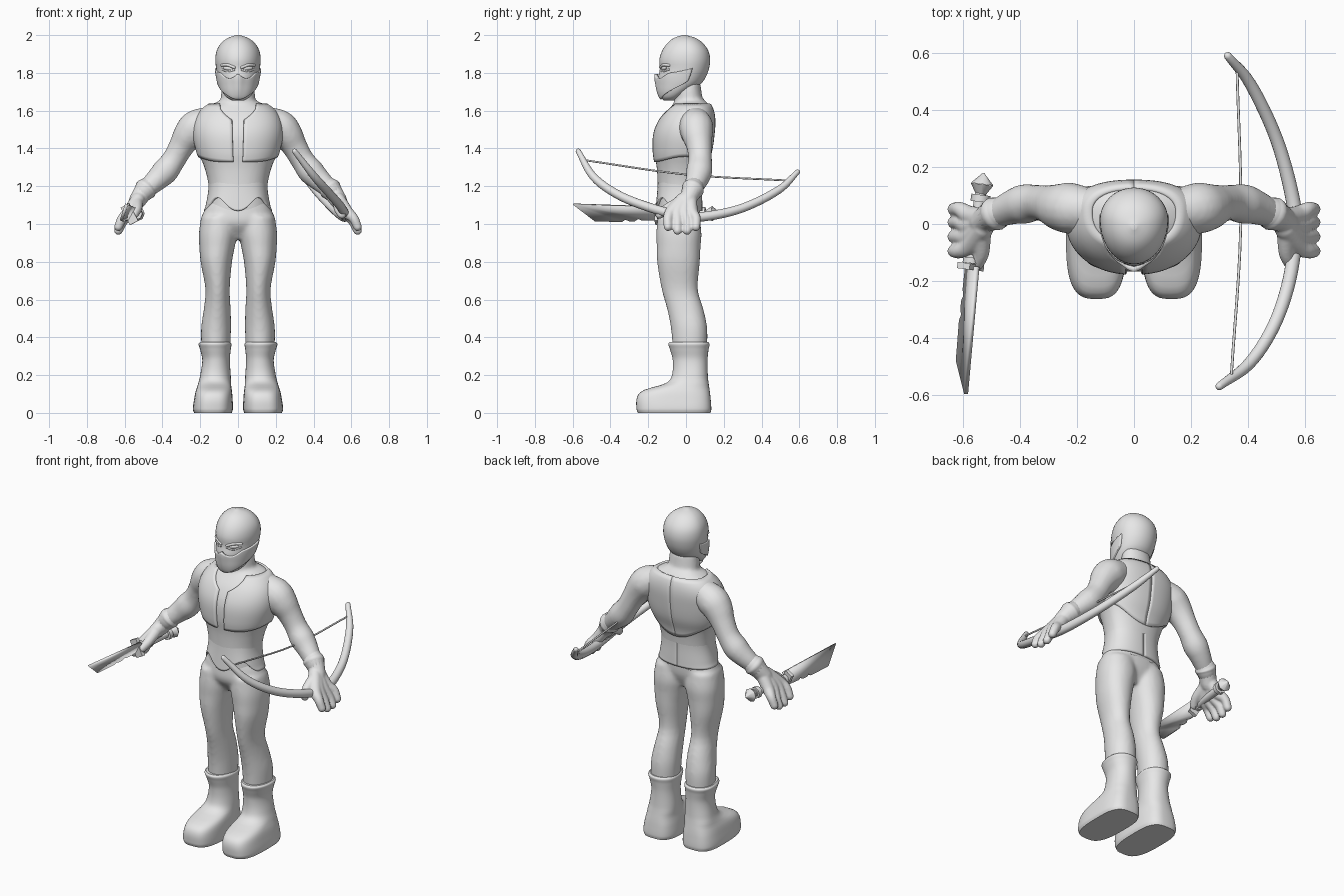
import bpy, bmesh
from math import sin, cos, pi, exp, copysign
from mathutils import Vector, Matrix

if "Cube" in bpy.data.objects:
    bpy.data.objects.remove(bpy.data.objects["Cube"])

grey = bpy.data.materials.new("plain_grey")
grey.use_nodes = True
GREY = (0.8, 0.8, 0.8, 1)
grey.diffuse_color = GREY
grey.node_tree.nodes["Principled BSDF"].inputs["Base Color"].default_value = GREY


def sample(rows, t):
    """Smooth interpolation of rows keyed by their first column."""
    last = len(rows) - 1
    i = max(k for k in range(last) if k == 0 or rows[k][0] <= t)
    a, b, p, q = rows[i], rows[i + 1], rows[max(i - 1, 0)], rows[min(i + 2, last)]
    h = b[0] - a[0]
    s = min(max((t - a[0]) / h, 0), 1)
    out = []
    for c in range(1, len(a)):
        m = (b[c] - p[c]) / (b[0] - p[0]) * h
        n = (q[c] - a[c]) / (q[0] - a[0]) * h
        d = b[c] - a[c]
        out.append(a[c] + s * (m + s * (3 * d - 2 * m - n + s * (m + n - 2 * d))))
    return out


def surf(rows, phi, z):
    """Point on a sectioned body; phi is measured from the front."""
    xc, rx, front, back, e = sample(rows, z)
    mid = front + 0.58 * (back - front)
    s, c = sin(phi), cos(phi)
    depth = mid - front if c > 0 else back - mid
    return Vector((xc + rx * copysign(abs(s) ** e, s), mid - depth * copysign(abs(c) ** e, c), z))


def raised(rows, phi, z, off):
    d = 0.01
    u = surf(rows, phi + d, z) - surf(rows, phi - d, z)
    v = surf(rows, phi, z + d) - surf(rows, phi, z - d)
    return surf(rows, phi, z) + u.cross(v).normalized() * off


def skin(bm, rings):
    """Bridge rings of points and cap both ends."""
    vs = [[bm.verts.new(p) for p in r] for r in rings]
    n = len(vs[0])
    for a, b in zip(vs, vs[1:]):
        for i in range(n):
            bm.faces.new((a[i], a[(i + 1) % n], b[(i + 1) % n], b[i]))
    bm.faces.new(vs[0])
    bm.faces.new(vs[-1])


def loft(bm, rows, side=1, rings=32, n=40):
    lo, hi = rows[0][0], rows[-1][0]
    flip = Vector((side, 1, 1))
    zs = [lo + (hi - lo) * (1 - cos(pi * k / rings)) / 2 for k in range(rings + 1)]
    skin(bm, [[surf(rows, 2 * pi * i / n, z) * flip for i in range(n)] for z in zs])


def tube(bm, pts, side=1, steps=6, n=16):
    """Round-ended tube through (x, y, z, radius) points."""
    rows = [(i, *p) for i, p in enumerate(pts)]
    path = [sample(rows, k / steps) for k in range(steps * (len(pts) - 1) + 1)]
    path = [(Vector(p[:3]), p[3]) for p in path]
    start = (path[0][0] - path[1][0]).normalized()
    end = (path[-1][0] - path[-2][0]).normalized()

    def dome(tip, d):
        return [(tip[0] + d * tip[1] * sin(a), tip[1] * cos(a)) for a in (0.5, 1, 1.4)]

    path = dome(path[0], start)[::-1] + path + dome(path[-1], end)
    rings, ref = [], None
    for k, (p, r) in enumerate(path):
        t = (path[min(k + 1, len(path) - 1)][0] - path[max(k - 1, 0)][0]).normalized()
        ref = t.orthogonal() if ref is None else ref - t * ref.dot(t)
        ref.normalize()
        w = t.cross(ref)
        ring = [p + (ref * cos(2 * pi * i / n) + w * sin(2 * pi * i / n)) * r for i in range(n)]
        rings.append([q * Vector((side, 1, 1)) for q in ring])
    skin(bm, rings)


def panel(bm, rows, a, b, low, high, off, n=40, m=16):
    """Raised sheet lying on a sectioned body."""
    g = []
    for i in range(n + 1):
        f = a + (b - a) * i / n
        g.append([bm.verts.new(raised(rows, f, low(f) + (high(f) - low(f)) * j / m, off(f, j / m)))
                  for j in range(m + 1)])
    for i in range(n):
        for j in range(m):
            bm.faces.new((g[i][j], g[i + 1][j], g[i + 1][j + 1], g[i][j + 1]))


def part(name, bm, voxel=0, smooth=0, mirror=False, solid=0, offset=-1):
    if not solid:
        bmesh.ops.recalc_face_normals(bm, faces=bm.faces)
    me = bpy.data.meshes.new(name)
    bm.to_mesh(me)
    bm.free()
    me.materials.append(grey)
    ob = bpy.data.objects.new(name, me)
    bpy.context.collection.objects.link(ob)
    bpy.ops.object.select_all(action='DESELECT')
    ob.select_set(True)
    bpy.context.view_layer.objects.active = ob
    bpy.ops.object.shade_smooth_by_angle(angle=0.8)
    if solid:
        mod = ob.modifiers.new("Thickness", 'SOLIDIFY')
        mod.thickness, mod.offset = solid, offset
    if mirror:
        ob.modifiers.new("Mirror", 'MIRROR').use_mirror_merge = False
    if voxel:
        mod = ob.modifiers.new("Blend", 'REMESH')
        mod.mode, mod.voxel_size, mod.use_smooth_shade = 'VOXEL', voxel, True
        mod = ob.modifiers.new("Soften", 'SMOOTH')
        mod.factor, mod.iterations = 0.5, smooth
    return ob


# Section rows: height, centre x, half width, front y, back y, roundness
TORSO = [(1.05, 0, .175, -.15, .075, .9), (1.1, 0, .162, -.15, .078, .9), (1.2, 0, .156, -.15, .085, .9),
         (1.3, 0, .178, -.155, .1, .9), (1.38, 0, .21, -.167, .127, .9), (1.48, 0, .23, -.163, .142, .9),
         (1.56, 0, .215, -.128, .145, .85), (1.62, 0, .165, -.08, .13, .85), (1.655, 0, .09, -.05, .1, .9)]
NECK = [(1.56, 0, .1, -.08, .11, 1), (1.64, 0, .093, -.065, .092, 1), (1.75, 0, .085, -.06, .075, 1)]
HEAD = [(1.655, 0, .035, -.12, -.06, 1), (1.67, 0, .06, -.133, -.03, 1), (1.7, 0, .083, -.142, .02, 1),
        (1.74, 0, .1, -.146, .078, 1), (1.78, 0, .109, -.147, .106, 1), (1.82, 0, .115, -.138, .121, 1),
        (1.87, 0, .12, -.141, .128, 1), (1.92, 0, .112, -.125, .117, 1), (1.96, 0, .087, -.096, .087, 1),
        (1.985, 0, .053, -.063, .05, 1), (2, 0, .01, -.02, 0, 1)]
PELVIS = [(.92, 0, .11, -.09, .03, .9), (1, 0, .193, -.148, .065, .9), (1.07, 0, .18, -.15, .072, .9),
          (1.13, 0, .155, -.14, .07, .9)]
LEG = [(.33, .118, .076, -.07, .112, 1), (.45, .116, .079, -.08, .112, 1), (.55, .11, .071, -.1, .092, 1),
       (.65, .108, .064, -.128, .063, 1), (.8, .115, .083, -.153, .073, .95), (.88, .111, .094, -.155, .077, .95),
       (.95, .105, .102, -.157, .082, .95), (1.04, .098, .097, -.15, .07, .95)]
BOOT = [(0, .133, .1, -.255, .13, .65), (.02, .133, .106, -.262, .134, .65), (.08, .13, .101, -.26, .13, .65),
        (.115, .128, .096, -.235, .126, .7), (.135, .126, .091, -.18, .123, .75), (.155, .124, .087, -.11, .12, .8),
        (.19, .12, .082, -.077, .116, .9), (.28, .116, .073, -.07, .114, .95), (.34, .12, .082, -.086, .12, .95),
        (.365, .122, .087, -.094, .125, .95), (.375, .122, .079, -.086, .117, .95)]
ARM = [(.15, .05, 1.55, .075), (.22, .055, 1.515, .09), (.262, .06, 1.47, .083), (.3, .07, 1.41, .068),
       (.34, .075, 1.34, .063), (.385, .07, 1.28, .07), (.43, .058, 1.235, .061), (.495, .03, 1.175, .047)]

# Torso, neck and arms blended together
bm = bmesh.new()
loft(bm, TORSO)
loft(bm, NECK)
for s in (1, -1):
    tube(bm, ARM, s)
part("upper_body", bm, .011, 5)

# Trousers
bm = bmesh.new()
loft(bm, PELVIS)
for s in (1, -1):
    loft(bm, LEG, s)
part("trousers", bm, .011, 5)

# Shirt hem with a pointed front
bm = bmesh.new()
panel(bm, TORSO, -pi, pi,
      lambda f: 1.07 + (.07 * sin(abs(f) / 1.4 * pi) ** 2 if abs(f) < 1.4 else 0),
      lambda f: 1.23, lambda f, t: .013 * (1 - t) - .002, n=72)
part("shirt_hem", bm, solid=.02)

# Chest and back armour, split down the front
bm = bmesh.new()
panel(bm, TORSO, .1, pi,
      lambda f: 1.33 + .03 * sin(min(f, pi / 2)) ** 4 - (.1 * cos(f) ** 2 if f > pi / 2 else 0),
      lambda f: 1.53 + .1 * min(1, f / .6), lambda f, t: .01)
part("chest_armour", bm, mirror=True, solid=.02)

# Head and face mask
bm = bmesh.new()
loft(bm, HEAD)
part("head", bm)
bm = bmesh.new()
panel(bm, HEAD, -1.75, 1.75,
      lambda f: 1.662 + .1 * (abs(f) / 1.75) ** 2,
      lambda f: 1.79 - .022 * sin(min(abs(f) / .9, 1) * pi) + .035 * (abs(f) / 1.75) ** 2,
      lambda f, t: .008 + .014 * t * exp(-(f / .22) ** 2))
part("face_mask", bm, mirror=False, solid=.018)

# Eyes with brow and lower lid
bm = bmesh.new()
spot = raised(HEAD, .5, 1.824, -.003)
turn = Matrix.Rotation(.45, 4, 'Z') @ Matrix.Rotation(-.12, 4, 'Y') @ Matrix.Diagonal((.028, .009, .011, 1))
bmesh.ops.create_uvsphere(bm, u_segments=20, v_segments=12, radius=1, matrix=Matrix.Translation(spot) @ turn)
for heights, r in (((1.829, 1.842, 1.84), .008), ((1.815, 1.808, 1.818), .005)):
    tube(bm, [(*raised(HEAD, f, z, -.001), r) for f, z in zip((.18, .5, .82), heights)], n=10)
part("eyes", bm, mirror=True)

# Boots
bm = bmesh.new()
loft(bm, BOOT, rings=44, n=48)
part("boots", bm, mirror=True)

# Gloves: cuff, four fingers, thumb
bm = bmesh.new()
tube(bm, [(.49, .034, 1.183, .058), (.51, .024, 1.158, .05), (.535, .005, 1.12, .045)])
for knuckle, tip, drop in ((.03, .052, .02), (-.008, .006, 0), (-.045, -.045, 0), (-.075, -.095, .02)):
    tube(bm, [(.53, .01 + knuckle / 3, 1.13, .038), (.575, knuckle, 1.065, .034),
              (.612, tip, 1.01 + drop, .026), (.633, tip, .965 + drop, .023)])
tube(bm, [(.535, -.03, 1.115, .034), (.535, -.1, 1.08, .027), (.55, -.14, 1.05, .023)])
part("gloves", bm, .006, 3, mirror=True)
bm = bmesh.new()
tube(bm, [(.475, .042, 1.197, .054), (.487, .036, 1.185, .06), (.498, .03, 1.172, .055)])
part("glove_cuffs", bm, mirror=True)

# Bow in the left hand
bm = bmesh.new()
tube(bm, [(.33, .59, 1.275, .014), (.41, .49, 1.18, .021), (.5, .3, 1.085, .023), (.555, .1, 1.04, .025),
          (.567, -.03, 1.045, .025), (.545, -.2, 1.09, .024), (.49, -.36, 1.155, .023),
          (.405, -.49, 1.25, .021), (.3, -.57, 1.385, .014)])
part("bow", bm)
bm = bmesh.new()
tube(bm, [(.362, .54, 1.23, .005), (.375, 0, 1.262, .005), (.342, -.53, 1.337, .005)], n=8)
part("bow_string", bm)

# Sword in the right hand
bm = bmesh.new()
spine = Vector((-.55, -.15, 1.09)), Vector((-.59, -.597, 1.105))
edge = Vector((-.593, -.15, 1.012)), Vector((-.628, -.597, 1.018))
outline = [(0, 1), (1, 1), (.74, 0), (.42, 0), (.38, .15), (.34, .05), (.27, .05), (.23, .2), (.18, .1), (0, .15)]
bm.faces.new([bm.verts.new(edge[0].lerp(edge[1], u).lerp(spine[0].lerp(spine[1], u), w)) for u, w in outline])
part("sword_blade", bm, solid=.016, offset=0)
bm = bmesh.new()
tube(bm, [(-.573, -.14, 1.055, .02), (-.555, -.02, 1.055, .022), (-.54, .1, 1.055, .02)])
part("sword_handle", bm)
aim = Vector((.04, .31, 0)).to_track_quat('Z', 'Y').to_matrix().to_4x4()
bm = bmesh.new()
for place, low, high, size in (((-.539, .09, 1.055), .034, .034, .025), ((-.536, .122, 1.055), .018, .04, .035),
                               ((-.531, .16, 1.055), .04, .002, .04), ((-.571, -.128, 1.055), .03, .03, .02)):
    bmesh.ops.create_cone(bm, cap_ends=True, segments=8, radius1=low, radius2=high, depth=size,
                          matrix=Matrix.Translation(place) @ aim)
part("sword_pommel_and_collar", bm)
bm = bmesh.new()
bmesh.ops.create_cube(bm, size=1, matrix=Matrix.Translation((-.574, -.15, 1.052)) @ aim
                      @ Matrix.Rotation(-.5, 4, 'Z') @ Matrix.Diagonal((.05, .105, .022, 1)))
part("sword_guard", bm)
